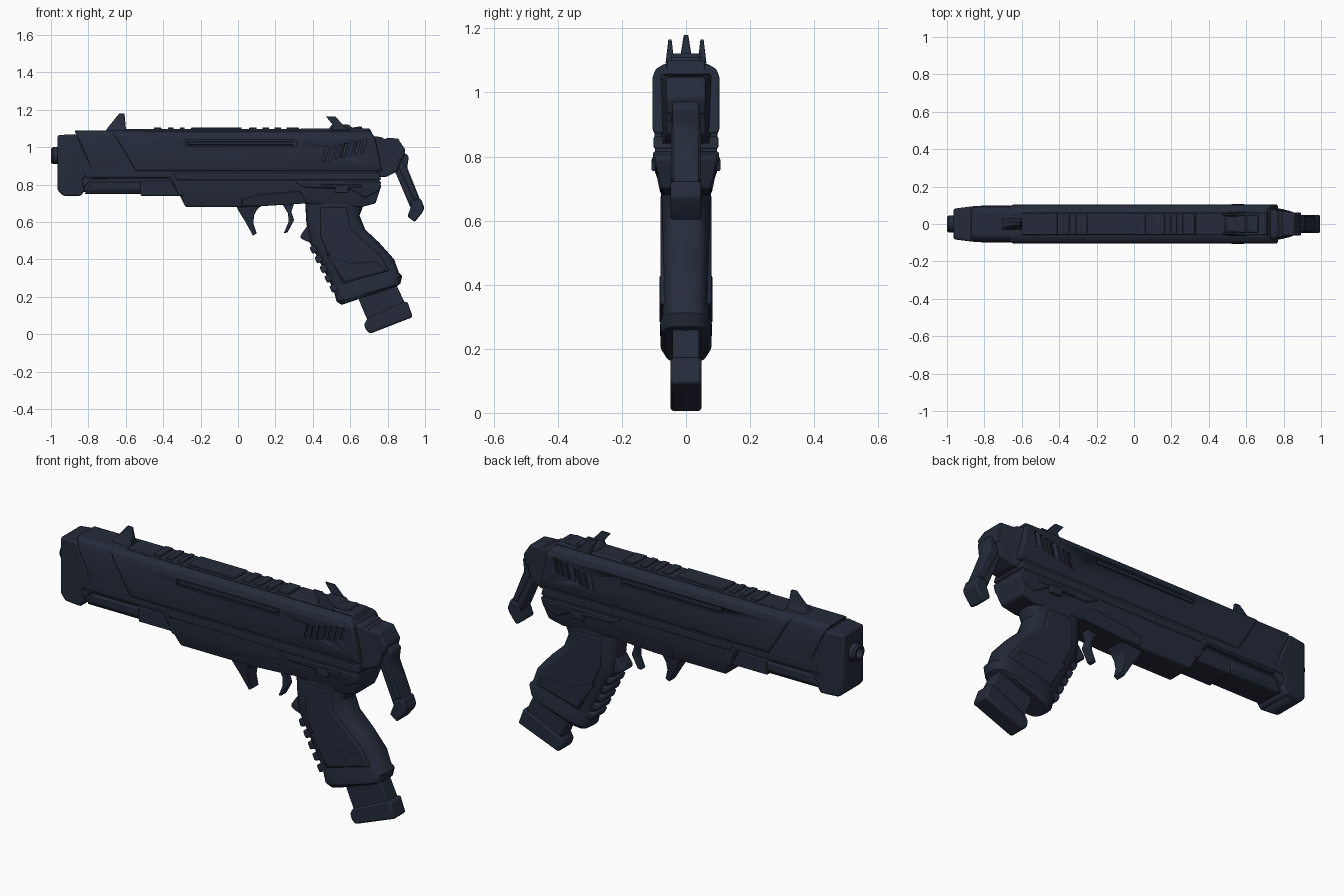
import bpy, bmesh, math
from mathutils import Vector

mat = bpy.data.materials.new("dark_navy")
mat.diffuse_color = (0.018, 0.024, 0.042, 1)


def finish(name, bm, bevel=0, segs=2):
    bmesh.ops.recalc_face_normals(bm, faces=bm.faces)
    me = bpy.data.meshes.new(name)
    bm.to_mesh(me)
    bm.free()
    ob = bpy.data.objects.new(name, me)
    bpy.context.collection.objects.link(ob)
    me.materials.append(mat)
    bpy.ops.object.select_all(action='DESELECT')
    ob.select_set(True)
    bpy.context.view_layer.objects.active = ob
    bpy.ops.object.shade_smooth_by_angle(angle=math.radians(30))
    if bevel:
        m = ob.modifiers.new("edge_bevel", 'BEVEL')
        m.width, m.segments, m.limit_method = bevel, segs, 'ANGLE'
        m.angle_limit = math.radians(25)
    return ob


def interp(table, t):
    if t <= table[0][0]:
        return table[0][1]
    for (a, wa), (b, wb) in zip(table, table[1:]):
        if t <= b:
            return wa + (wb - wa) * (t - a) / (b - a)
    return table[-1][1]


def prism(name, pts, hw, bevel=0.006, y=0, axis=2, segs=2):
    """Side profile (x, z) extruded across y; hw is a half width or a table along an axis."""
    bm = bmesh.new()
    f = bm.faces.new([bm.verts.new((x, -1, z)) for x, z in pts])
    ext = bmesh.ops.extrude_face_region(bm, geom=[f])["geom"]
    for v in ext:
        if isinstance(v, bmesh.types.BMVert):
            v.co.y = 1
    table = hw if isinstance(hw, list) else [(0, hw)]
    no = Vector((0, 0, 0))
    no[axis] = 1
    if len(table) > 1:
        for t, _ in table:
            bmesh.ops.bisect_plane(bm, geom=bm.verts[:] + bm.edges[:] + bm.faces[:],
                                   dist=1e-5, plane_co=no * t, plane_no=no)
    for v in bm.verts:
        v.co.y = y + math.copysign(interp(table, v.co[axis]), v.co.y)
    return finish(name, bm, bevel, segs)


def box(name, x0, x1, z0, z1, hw, bevel=0.004):
    return prism(name, [(x0, z0), (x1, z0), (x1, z1), (x0, z1)], hw, bevel)


def loft(name, rings, n=32, power=0.6):
    """Rounded sections, each given by front (x, z), back (x, z) and half width."""
    bm = bmesh.new()
    loops = []
    for xf, zf, xb, zb, hw in rings:
        loop = []
        for i in range(n):
            a = 2 * math.pi * i / n
            c, s = math.cos(a), math.sin(a)
            t = 0.5 + 0.5 * math.copysign(abs(c) ** power, c)
            loop.append(bm.verts.new((xf + (xb - xf) * t,
                                      hw * math.copysign(abs(s) ** power, s), zf + (zb - zf) * t)))
        loops.append(loop)
    for a, b in zip(loops, loops[1:]):
        for i in range(n):
            bm.faces.new((a[i], a[(i + 1) % n], b[(i + 1) % n], b[i]))
    bm.faces.new(loops[0])
    bm.faces.new(loops[-1])
    return finish(name, bm)


# barrel tip with a recessed bore
bm = bmesh.new()
prof = [(-0.9, 0.045), (-0.99, 0.045), (-1.0, 0.038), (-1.0, 0.026), (-0.96, 0.024)]
rings = [[bm.verts.new((x, r * math.cos(i * math.pi / 12), 0.955 + r * math.sin(i * math.pi / 12)))
          for i in range(24)] for x, r in prof]
for a, b in zip(rings, rings[1:]):
    for i in range(24):
        bm.faces.new((a[i], a[(i + 1) % 24], b[(i + 1) % 24], b[i]))
bm.faces.new(rings[0])
bm.faces.new(rings[-1])
finish("barrel_tip", bm)

# muzzle block and barrel housing
prism("muzzle_block", [(-0.965, 1.065), (-0.865, 1.07), (-0.775, 0.88), (-0.83, 0.83), (-0.82, 0.77),
                       (-0.84, 0.74), (-0.935, 0.74), (-0.965, 0.77)],
      [(-0.965, 0.082), (-0.85, 0.096), (-0.77, 0.1)], 0.012, axis=0)
prism("barrel_housing", [(-0.875, 1.09), (-0.5, 1.09), (-0.5, 0.86), (-0.8, 0.86), (-0.8, 0.93)],
      [(0.86, 0.097), (1.04, 0.097), (1.075, 0.085), (1.09, 0.065)])

# slide with side slots and rear serrations
slide = prism("slide", [(-0.675, 1.088), (0.7, 1.088), (0.73, 1.06), (0.77, 0.872), (-0.545, 0.872)],
              [(0.872, 0.1), (0.89, 0.105), (1.045, 0.105), (1.073, 0.095), (1.088, 0.07)])
prism("slide_core", [(-0.5, 1.065), (0.7, 1.065), (0.72, 0.9), (-0.5, 0.9)], 0.094, 0)
cutters = [box("slot_cutter", -0.28, 0.31, 1.005, 1.04, 0.13, 0)]
for i in range(7):
    x = 0.45 + i * 0.034
    z = 0.925 + i * 0.007
    cutters.append(prism("slot_cutter", [(x, z), (x + 0.016, z), (x + 0.036, z + 0.075), (x + 0.02, z + 0.075)],
                         0.13, 0))
bpy.ops.object.select_all(action='DESELECT')
for c in cutters:
    c.select_set(True)
bpy.context.view_layer.objects.active = cutters[0]
bpy.ops.object.join()
cutters[0].hide_render = True
cutters[0].display_type = 'WIRE'
cut = slide.modifiers.new("slots", 'BOOLEAN')
cut.object, cut.operation, cut.solver = cutters[0], 'DIFFERENCE', 'EXACT'
box("slot_bar", -0.27, 0.3, 1.013, 1.03, 0.102, 0.003)

# lower frame, belt line and rear cheeks
prism("lower_frame", [(-0.82, 0.89), (0.74, 0.89), (0.765, 0.79), (0.735, 0.7), (0.66, 0.68), (0.345, 0.7),
                      (0.125, 0.685), (0.0, 0.68), (-0.28, 0.68), (-0.36, 0.838), (-0.82, 0.838)],
      [(0.68, 0.072), (0.73, 0.086), (0.79, 0.096), (0.86, 0.098)])
prism("frame_belt", [(-0.345, 0.862), (0.755, 0.862), (0.765, 0.825), (-0.325, 0.825)], 0.101, 0.005)
prism("rear_cheek", [(0.3, 0.815), (0.765, 0.815), (0.755, 0.77), (0.68, 0.73), (0.6, 0.775), (0.36, 0.785)],
      [(0.73, 0.09), (0.79, 0.102), (0.815, 0.103)], 0.005)
prism("guard_cheek", [(0.02, 0.72), (0.1, 0.745), (0.33, 0.765), (0.37, 0.7), (0.13, 0.685), (0.02, 0.685)],
      [(0.685, 0.08), (0.765, 0.097)], 0.005)
box("catch_lever", 0.52, 0.59, 0.755, 0.795, 0.107)
box("catch_rod", 0.44, 0.66, 0.785, 0.8, 0.105, 0.003)

# under-barrel rail
box("under_rail", -0.84, -0.31, 0.76, 0.86, 0.07)
prism("under_rail_rear", [(-0.53, 0.82), (-0.335, 0.82), (-0.29, 0.74), (-0.52, 0.74)], 0.075)
prism("under_rail_housing", [(-0.78, 0.815), (-0.52, 0.815), (-0.52, 0.75), (-0.82, 0.75)],
      [(0.75, 0.068), (0.775, 0.084), (0.815, 0.084)])
prism("handguard_lip", [(-0.82, 0.852), (-0.345, 0.852), (-0.29, 0.74), (-0.315, 0.74), (-0.365, 0.83),
                        (-0.78, 0.83), (-0.84, 0.77), (-0.84, 0.81)], 0.094, 0.004)

# trigger guard hook and trigger
prism("guard_hook", [(-0.015, 0.7), (0.14, 0.7), (0.1, 0.665), (0.085, 0.635), (0.083, 0.59), (0.1, 0.54),
                     (0.08, 0.527), (0.04, 0.6), (0.0, 0.665)], [(0.53, 0.025), (0.7, 0.055)], 0.006)
prism("trigger", [(0.235, 0.7), (0.3, 0.7), (0.285, 0.655), (0.3, 0.61), (0.265, 0.545), (0.245, 0.54),
                  (0.27, 0.6), (0.268, 0.645)], 0.022, 0.005)

# grip with front ridges and side panels
loft("grip", [(0.355, 0.77, 0.74, 0.77, 0.08), (0.36, 0.69, 0.675, 0.7, 0.078), (0.365, 0.6, 0.65, 0.635, 0.077),
              (0.378, 0.5, 0.68, 0.56, 0.077), (0.425, 0.41, 0.755, 0.49, 0.077), (0.47, 0.32, 0.835, 0.4, 0.077),
              (0.51, 0.24, 0.86, 0.33, 0.076), (0.514, 0.225, 0.878, 0.312, 0.081),
              (0.527, 0.175, 0.868, 0.27, 0.08), (0.555, 0.157, 0.85, 0.258, 0.068)])
prism("grip_panel", [(0.44, 0.68), (0.58, 0.68), (0.6, 0.57), (0.76, 0.42), (0.81, 0.34), (0.56, 0.27),
                     (0.44, 0.52)], 0.08, 0.008)
prism("grip_lower_panel", [(0.47, 0.43), (0.6, 0.38), (0.74, 0.39), (0.79, 0.34), (0.57, 0.28)], 0.083, 0.005)
prism("finger_hook", [(0.37, 0.58), (0.335, 0.53), (0.333, 0.515), (0.36, 0.5), (0.42, 0.48), (0.42, 0.58)], 0.045, 0.008)
for i in range(5):
    x, z = 0.393 + i * 0.0265, 0.465 - i * 0.052
    prism("grip_ridge", [(x - 0.012, z), (x + 0.005, z - 0.036), (x + 0.06, z - 0.012), (x + 0.043, z + 0.024)],
          0.055, 0.008)

# magazine
prism("magazine", [(0.61, 0.28), (0.66, 0.15), (0.695, 0.07), (0.9, 0.15), (0.83, 0.3)], 0.042, 0.008)
prism("magazine_base", [(0.69, 0.082), (0.674, 0.052), (0.684, 0.022), (0.706, 0.003), (0.935, 0.092), (0.905, 0.175), (0.865, 0.165)],
      0.048, 0.01)

# top rail and ribs
box("top_rail", -0.6, 0.34, 1.07, 1.097, 0.058)
for a, b in [(-0.45, -0.41), (-0.375, -0.345), (-0.31, -0.285), (-0.25, 0.02), (0.06, 0.1), (0.13, 0.165),
             (0.195, 0.23), (0.26, 0.325)]:
    box("rail_rib", a, b, 1.08, 1.106, 0.052, 0.003)
prism("rear_deck", [(0.33, 1.07), (0.33, 1.1), (0.705, 1.1), (0.73, 1.05)], 0.06)

# sights
prism("front_sight", [(-0.71, 1.085), (-0.7, 1.1), (-0.635, 1.18), (-0.607, 1.18), (-0.598, 1.085)],
      [(1.085, 0.032), (1.11, 0.018), (1.18, 0.007)], 0.003)
prism("rear_sight_base", [(0.48, 1.09), (0.5, 1.118), (0.59, 1.122), (0.61, 1.105), (0.66, 1.112), (0.67, 1.09)], 0.045, 0.004)
for s in (-1, 1):
    prism("rear_sight_prong", [(0.5, 1.09), (0.51, 1.115), (0.47, 1.165), (0.52, 1.165), (0.565, 1.115), (0.6, 1.09)],
          [(1.09, 0.014), (1.165, 0.005)], 0.002, y=s * 0.05)

# folding rear arm
prism("rear_knuckle", [(0.69, 1.06), (0.765, 1.055), (0.78, 1.045), (0.85, 1.045), (0.89, 0.98), (0.85, 0.87),
                       (0.79, 0.84), (0.69, 0.84)], [(0.69, 0.085), (0.77, 0.072), (0.88, 0.058)], 0.01, axis=0)
prism("knuckle_cap", [(0.79, 1.05), (0.855, 1.047), (0.895, 0.985), (0.88, 0.93), (0.8, 0.97)], 0.062, 0.008)
prism("rear_arm", [(0.87, 0.99), (0.913, 0.95), (0.905, 0.89), (0.985, 0.69), (0.925, 0.67), (0.835, 0.88),
                   (0.82, 0.94)], 0.042, 0.008)
prism("arm_side_rib", [(0.87, 0.93), (0.895, 0.9), (0.965, 0.73), (0.94, 0.72), (0.855, 0.9)], 0.047, 0.004)
prism("arm_foot", [(0.978, 0.725), (0.997, 0.675), (0.985, 0.65), (0.945, 0.6), (0.905, 0.63), (0.928, 0.69), (0.922, 0.71)],
      0.048, 0.008)
